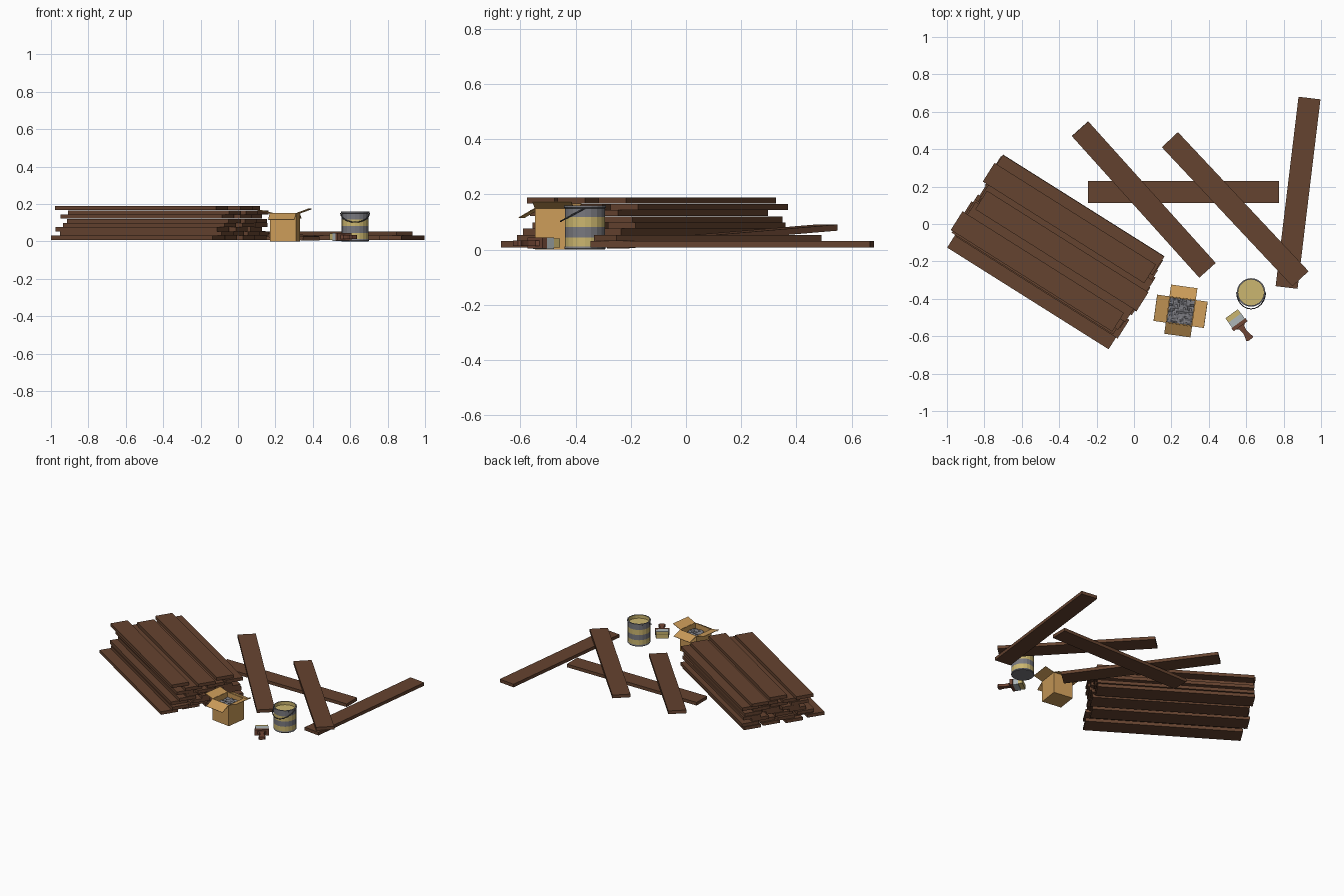
import bpy, bmesh, random
from math import sin, cos, pi, radians, atan2
from mathutils import Matrix, Vector

if "Cube" in bpy.data.objects:
    bpy.data.objects.remove(bpy.data.objects["Cube"])

random.seed(4)


def mat(name, col):
    m = bpy.data.materials.new(name)
    m.diffuse_color = (*col, 1)
    m.use_nodes = True
    m.node_tree.nodes["Principled BSDF"].inputs["Base Color"].default_value = m.diffuse_color
    return m


WOOD = mat("wood", (0.13, 0.056, 0.029))
CARD = mat("cardboard", (0.60, 0.33, 0.10))
STEEL = mat("steel", (0.19, 0.19, 0.21))
DARK = mat("dark_metal", (0.07, 0.07, 0.08))
CREAM = mat("cream", (0.60, 0.47, 0.16))
FERRULE = mat("ferrule", (0.42, 0.47, 0.48))
HANDLE = mat("handle_wood", (0.16, 0.06, 0.035))


def finish(name, bm, mats, matrix=Matrix()):
    me = bpy.data.meshes.new(name)
    bmesh.ops.recalc_face_normals(bm, faces=bm.faces)
    bm.to_mesh(me)
    bm.free()
    for m in mats:
        me.materials.append(m)
    ob = bpy.data.objects.new(name, me)
    ob.matrix_world = matrix
    bpy.context.collection.objects.link(ob)
    return ob


def block(name, size, m, matrix):
    bm = bmesh.new()
    bmesh.ops.create_cube(bm, size=1)
    bmesh.ops.scale(bm, vec=size, verts=bm.verts)
    return finish(name, bm, [m], matrix)


def place(x, y, z, deg, tilt=0):
    return (Matrix.Translation((x, y, z)) @ Matrix.Rotation(radians(deg), 4, 'Z')
            @ Matrix.Rotation(radians(tilt), 4, 'Y'))


PLANK = (1.02, 0.118, 0.0222)

# Stacked planks: each layer lists (along, across) offsets in the stack's own frame
layers = [
    [(-.268, -.58), (-.29, -.42), (-.27, -.27), (-.285, -.13)],
    [(-.258, -.506), (-.28, -.37), (-.26, -.24), (-.28, -.118)],
    [(-.29, -.50), (-.26, -.36), (-.275, -.19)],
    [(-.275, -.45), (-.255, -.30), (-.28, -.13)],
    [(-.28, -.40), (-.26, -.27), (-.275, -.14)],
    [(-.28, -.465), (-.25, -.33), (-.27, -.20)],
    [(-.27, -.41), (-.26, -.26), (-.28, -.12)],
    [(-.302, -.49), (-.25, -.327), (-.295, -.18)],
]
frame = Matrix.Rotation(radians(-32.2), 4, 'Z')
for i, layer in enumerate(layers):
    for j, (u, v) in enumerate(layer):
        block(f"stacked_plank_{i}_{j}", PLANK, WOOD,
              frame @ Matrix.Translation((u, v, 0.0195 + 0.0226 * i)))

# Loose planks
for k, args in enumerate([(.265, .172, .0195, 0), (.052, .131, .048, -48, 3.6),
                          (.541, .079, .0422, -46.8), (.877, .167, .0195, 83.1)]):
    block(f"loose_plank_{k}", PLANK, WOOD, place(*args))

# Cardboard box: open body, four flaps, lumpy grey contents
box = place(.25, -.467, 0, -8)
H, R, F = 0.15, 0.071, 0.068
bm = bmesh.new()
bmesh.ops.create_cube(bm, size=1)
bmesh.ops.scale(bm, vec=(2 * R, 2 * R, H), verts=bm.verts)
bmesh.ops.translate(bm, vec=(0, 0, H / 2), verts=bm.verts)
top = [f for f in bm.faces if f.calc_center_median().z > H * .99]
bmesh.ops.delete(bm, geom=top, context='FACES_ONLY')
body = finish("box_body", bm, [CARD], box)
s = body.modifiers.new("thickness", 'SOLIDIFY')
s.thickness = 0.003
for side, deg, lift in [("right", 0, 20), ("back", 90, -22), ("left", 180, 14), ("front", 270, -30)]:
    m = (box @ Matrix.Rotation(radians(deg), 4, 'Z') @ Matrix.Translation((R, 0, H))
         @ Matrix.Rotation(radians(-lift), 4, 'Y') @ Matrix.Translation((F / 2, 0, 0)))
    block(f"box_flap_{side}", (F, 2 * R, 0.003), CARD, m)
bm = bmesh.new()
bmesh.ops.create_grid(bm, x_segments=12, y_segments=12, size=R - .004)
for v in bm.verts:
    v.co.z = 0.115 + random.uniform(-.006, .006)
finish("box_contents", bm, [STEEL], box)

# Paint bucket: lathed striped wall, rim and paint surface
prof = [(0, 0), (.072, 0), (.075, .004), (.073, .012), (.073, .045), (.073, .082), (.073, .118),
        (.073, .15), (.0765, .152), (.0765, .16), (.069, .16), (.069, .136), (0, .136)]
band = [0, 0, 0, 1, 0, 1, 0, 0, 0, 0, 1, 1]
N = 20
bm = bmesh.new()
rings = []
for r, z in prof:
    n = N if r else 1
    rings.append([bm.verts.new((r * cos(2 * pi * i / N), r * sin(2 * pi * i / N), z)) for i in range(n)])
for a, b, mi in zip(rings, rings[1:], band):
    for i in range(N):
        q = [a[i % len(a)], a[(i + 1) % len(a)], b[(i + 1) % len(b)], b[i % len(b)]]
        bm.faces.new(list(dict.fromkeys(q))).material_index = mi
finish("paint_bucket", bm, [STEEL, CREAM], Matrix.Translation((.626, -.366, 0)))

# Bucket handle: hanging wire arc
cu = bpy.data.curves.new("bucket_handle", 'CURVE')
cu.dimensions = '3D'
cu.bevel_depth = 0.003
cu.bevel_resolution = 1
sp = cu.splines.new('POLY')
sp.points.add(12)
for i, p in enumerate(sp.points):
    t = pi * i / 12
    p.co = (.626 + .077 * cos(t), -.366 - .088 * sin(t), .15 - .047 * sin(t), 1)
cu.materials.append(DARK)
bpy.context.collection.objects.link(bpy.data.objects.new("bucket_handle", cu))

# Paint brush lying flat: blocks along its axis, then an outlined handle
brush = place(.522, -.480, .024, math_deg := -54)
for name, a, b, w, t, m in [("brush_bristles", 0, .028, .082, .034, CREAM),
                            ("brush_ferrule", .028, .062, .084, .042, FERRULE),
                            ("brush_head", .062, .082, .092, .040, HANDLE)]:
    block(name, (b - a, w, t), m, brush @ Matrix.Translation(((a + b) / 2, 0, 0)))
half = [(.08, .03), (.092, .016), (.12, .012), (.145, .016), (.162, .022), (.170, .016)]
bm = bmesh.new()
f = bm.faces.new([bm.verts.new((x, y, -.01)) for x, y in half + [(x, -y) for x, y in half[::-1]]])
ext = bmesh.ops.extrude_face_region(bm, geom=[f])
bmesh.ops.translate(bm, vec=(0, 0, .02), verts=[g for g in ext["geom"] if isinstance(g, bmesh.types.BMVert)])
finish("brush_handle", bm, [HANDLE], brush)
